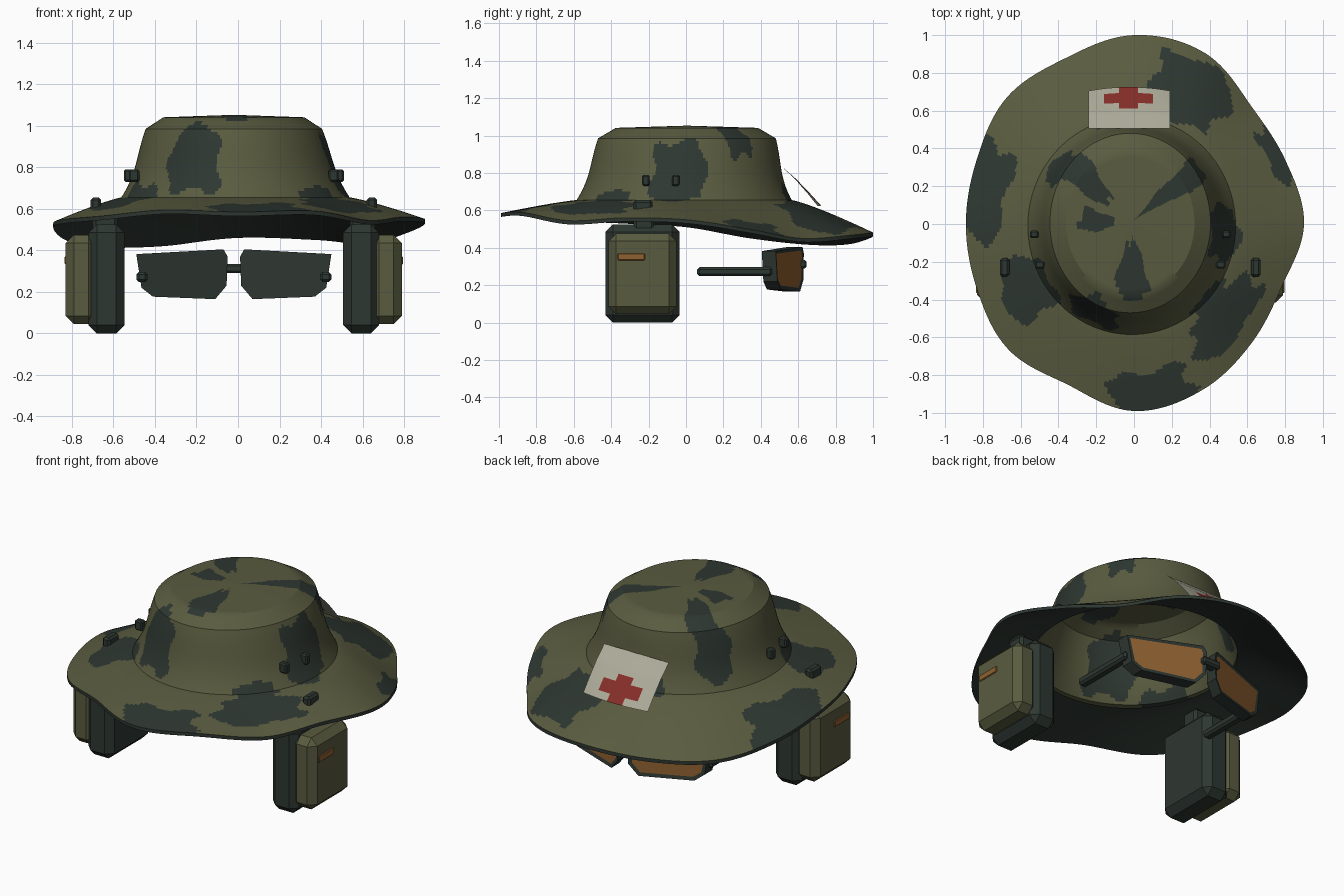
import bpy, bmesh, math
from mathutils import Vector

if "Cube" in bpy.data.objects:
    bpy.data.objects.remove(bpy.data.objects["Cube"], do_unlink=True)


def material(name, rgb):
    m = bpy.data.materials.new(name)
    m.use_nodes = True
    m.diffuse_color = (*rgb, 1)
    bsdf = m.node_tree.nodes["Principled BSDF"]
    bsdf.inputs["Base Color"].default_value = (*rgb, 1)
    bsdf.inputs["Roughness"].default_value = 0.9
    return m


OLIVE = material("olive", (0.1, 0.105, 0.05))
DARK = material("dark green", (0.027, 0.038, 0.031))
AMBER = material("amber", (0.28, 0.12, 0.03))
CLOTH = material("off white", (0.42, 0.41, 0.32))
RED = material("red", (0.24, 0.028, 0.022))


def finish(bm, name, mats, smooth=False):
    me = bpy.data.meshes.new(name)
    bm.to_mesh(me)
    bm.free()
    ob = bpy.data.objects.new(name, me)
    bpy.context.collection.objects.link(ob)
    for m in mats:
        me.materials.append(m)
    if smooth:
        bpy.ops.object.select_all(action='DESELECT')
        ob.select_set(True)
        bpy.context.view_layer.objects.active = ob
        bpy.ops.object.shade_smooth_by_angle()
    return ob


def box(name, lo, hi, mat, bevel):
    """Chamfered box between two corners."""
    lo, hi = Vector(lo), Vector(hi)
    bm = bmesh.new()
    bmesh.ops.create_cube(bm, size=1)
    for v in bm.verts:
        v.co = Vector((lo[i] if v.co[i] < 0 else hi[i]) for i in range(3))
    bmesh.ops.bevel(bm, geom=bm.edges[:], offset=bevel, segments=1, affect='EDGES')
    bmesh.ops.recalc_face_normals(bm, faces=bm.faces)
    return finish(bm, name, [mat])


# Hat surface: t runs 0 crown centre, 1 crown edge, 2 crown base, 3 rim
RIM_R = [.90, .87, .88, .98, 1.0, .95, .95, .90, .89, .90, .94, .92, .99, .95, .885, .85]
RIM_Z = [.55, .50, .45, .47, .48, .44, .435, .47, .53, .55, .565, .595, .585, .59, .545, .56]


def around(table, a):
    """Smooth periodic interpolation of a table by angle."""
    n = len(table)
    p = (a / math.tau * n) % n
    i, f = int(p), p % 1
    p0, p1, p2, p3 = (table[(i + k) % n] for k in (-1, 0, 1, 2))
    return p1 + .5 * f * (p2 - p0 + f * (2*p0 - 5*p1 + 4*p2 - p3 + f * (3*(p1 - p2) + p3 - p0)))


def hat(t, a):
    c, s = math.cos(a), math.sin(a)
    edge = Vector((-.02 + .425 * c, .005 + .475 * s, .985))
    base = Vector((-.012 + .55 * c, -.01 + .575 * s, .655))
    if t <= 1:
        z = 1.053 - .015 * t if t < .8 else 1.041 - .28 * (t - .8)
        return Vector((-.02 + .425 * c * t, .005 + .475 * s * t, z))
    if t <= 2:
        k = t - 1
        p = edge.lerp(base, k)
        flare = 1 - .05 * math.sin(math.pi * k) * k
        return Vector((p.x * flare, p.y * flare, p.z))
    r = around(RIM_R, a)
    rim = Vector((r * c, r * s, around(RIM_Z, a)))
    k = t - 2
    p = base.lerp(rim, k)
    p.z = base.z + (rim.z - base.z) * k ** 1.2
    return p


# Camouflage blotches: first angle, last angle, first t, last t
BLOTCHES = [
    (126, 150, .35, 1.1), (132, 156, 1, 1.85), (26, 45, .15, 1.3), (-106, -70, .2, .85),
    (162, 192, .2, .62), (-131, -99, .95, 1.92), (-20, 12, 1.05, 2.05), (-54, -30, 1.85, 2.1),
    (50, 82, 2.08, 2.9), (15, 36, 2.75, 3.1), (-63, -24, 2.1, 2.75), (-98, -70, 2.5, 3.1),
    (150, 186, 2.4, 3.1), (196, 224, 1.8, 2.65), (98, 112, 1.8, 2.1), (72, 84, 1.75, 2.1),
]


def is_dark(t, a):
    d = math.degrees(a)
    for a0, a1, t0, t1 in BLOTCHES:
        da = ((d - (a0 + a1) / 2 + 180) % 360 - 180) / ((a1 - a0) / 2)
        dt = (t - (t0 + t1) / 2) / ((t1 - t0) / 2)
        da += .14 * math.sin(4.5 * dt + a0)
        dt += .14 * math.sin(4 * da + a1)
        if da ** 4 + dt ** 4 < 1:
            return True
    return False


def sheet(bm, ts, n, drop=0, paint=None, flip=False):
    rings = [[bm.verts.new(hat(t, math.tau * j / n) - Vector((0, 0, drop)))
              for j in range(n)] for t in ts]
    for i in range(len(ts) - 1):
        for j in range(n):
            k = (j + 1) % n
            q = [rings[i][j], rings[i + 1][j], rings[i + 1][k], rings[i][k]]
            f = bm.faces.new(q[::-1] if flip else q)
            if paint:
                f.material_index = int(paint((ts[i] + ts[i + 1]) / 2, math.tau * (j + .5) / n))
    return rings


N = 240
steps = [i / 15 for i in range(15)] + [1 + i / 22 for i in range(22)] + [2 + i / 26 for i in range(27)]
bm = bmesh.new()
sheet(bm, steps, N, paint=is_dark)
bmesh.ops.remove_doubles(bm, verts=bm.verts, dist=.0005)
finish(bm, "hat_shell", [OLIVE, DARK], True)

# Brim lining and rim edge
bm = bmesh.new()
under = sheet(bm, [2 + i / 12 for i in range(13)], N, drop=.02, flip=True)
top = [bm.verts.new(hat(3, math.tau * j / N)) for j in range(N)]
for j in range(N):
    k = (j + 1) % N
    bm.faces.new([top[j], under[-1][j], under[-1][k], top[k]])
finish(bm, "brim_lining", [DARK], True)

# Cloth patch with a red cross
PATCH = [Vector(p) for p in ((0, .505, .84), (0, .582, .768), (0, .65, .69), (0, .705, .622))]
COLS, ROWS = 43, 30
bm = bmesh.new()
grid = []
for r in range(ROWS + 1):
    v = r / ROWS
    s = min(int(v * 3), 2)
    p = PATCH[s].lerp(PATCH[s + 1], v * 3 - s)
    grid.append([bm.verts.new((-.24 + c * .01,
                               p.y + .02 * v * (1 - ((c * .01 - .215) / .215) ** 2), p.z))
                 for c in range(COLS + 1)])
for r in range(ROWS):
    for c in range(COLS):
        f = bm.faces.new([grid[r][c], grid[r + 1][c], grid[r + 1][c + 1], grid[r][c + 1]])
        x, v = abs(c - 20.5), (r + .5) / ROWS
        f.material_index = int((x < 13 and .57 < v < .82) or (x < 5 and v > .42))
finish(bm, "cloth_patch", [CLOTH, RED], True)

# Paired parts
CX = -.02
OUTLINE = [(.03, .37), (.05, .405), (.47, .382), (.445, .22), (.39, .177), (.09, .165), (.035, .23)]
for side, label in ((1, "left"), (-1, "right")):
    def pair(name, lo, hi, mat, bevel):
        xs = sorted((CX + side * lo[0], CX + side * hi[0]))
        return box(f"{label}_{name}", (xs[0], *lo[1:]), (xs[1], *hi[1:]), mat, bevel)

    # Side pouch
    pair("pouch_back", (.527, -.43, 0), (.70, -.035, .525), DARK, .04)
    pair("pouch_front", (.66, -.415, .045), (.81, -.05, .475), OLIVE, .04)
    pair("pouch_tab", (.80, -.365, .333), (.816, -.22, .37), AMBER, .004)
    pair("pouch_neck", (.56, -.28, .48), (.68, -.17, .6), DARK, .015)
    pair("brim_clip", (.64, -.28, .58), (.69, -.18, .655), DARK, .012)

    # Vent eyelets
    pair("front_eyelet", (.455, -.235, .73), (.505, -.195, .79), DARK, .008)
    pair("rear_eyelet", (.485, -.075, .73), (.53, -.035, .79), DARK, .008)

    # Glasses: angled lens frame, amber lens and arm
    bm = bmesh.new()
    face = bm.faces.new([bm.verts.new((CX + side * u, .64 - .34 * u, z)) for u, z in OUTLINE])
    back = bmesh.ops.extrude_face_region(bm, geom=[face], use_keep_orig=True)
    for v in back["geom"]:
        if isinstance(v, bmesh.types.BMVert):
            v.co.y -= .075
    bmesh.ops.recalc_face_normals(bm, faces=bm.faces)
    bmesh.ops.inset_individual(bm, faces=[face], thickness=.022, depth=-.004)
    face.material_index = 1
    finish(bm, f"{label}_lens_frame", [DARK, AMBER])
    pair("glasses_arm", (.415, .06, .248), (.47, .46, .296), DARK, .012)

box("glasses_bridge", (CX - .06, .58, .29), (CX + .06, .645, .335), DARK, .01)
